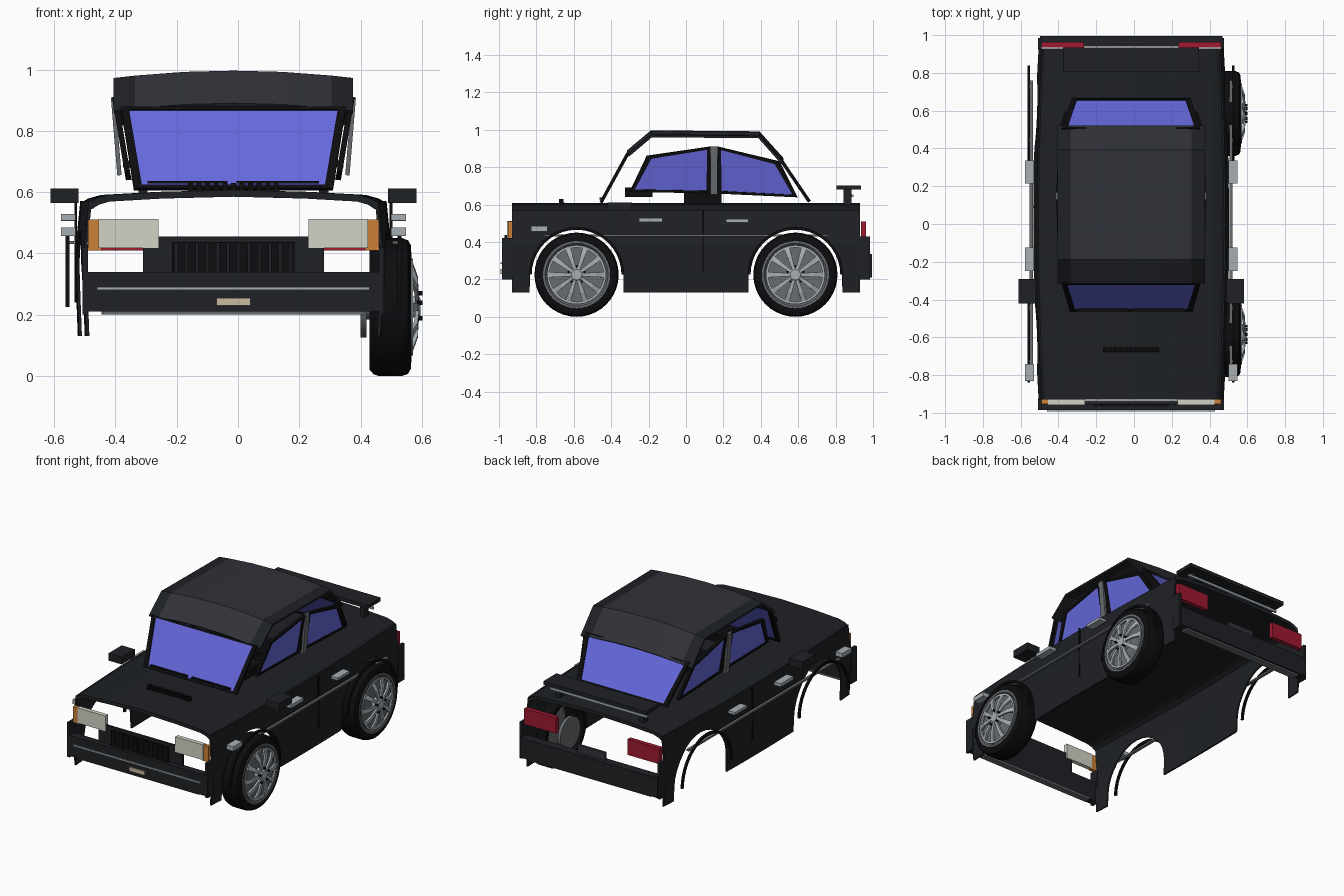
import bpy, bmesh, math
from mathutils import Vector

if "Cube" in bpy.data.objects:
    bpy.data.objects.remove(bpy.data.objects["Cube"])

CX = -0.015  # body centre line (wheels exist on one side only)

def mat(name, r, g, b):
    m = bpy.data.materials.new(name)
    m.diffuse_color = (r, g, b, 1)
    m.use_nodes = True
    m.node_tree.nodes["Principled BSDF"].inputs["Base Color"].default_value = m.diffuse_color
    return m

PAINT = mat("paint", .013, .015, .018)
ROOF = mat("roof_grey", .03, .031, .04)
BLACK = mat("black_trim", .004, .004, .005)
GLASS = mat("glass", .13, .14, .72)
CHROME = mat("chrome", .38, .42, .45)
STEEL = mat("wheel_metal", .14, .15, .16)
LAMP = mat("headlamp", .65, .65, .57)
AMBER = mat("amber", .6, .22, .04)
RED = mat("red_lens", .35, .01, .03)
PLATE = mat("plate", .6, .5, .35)

def mesh(name, verts, faces, m, solid=0, smooth=False):
    me = bpy.data.meshes.new(name)
    me.from_pydata([(v[0] + CX, v[1], v[2]) for v in verts], [], faces)
    bm = bmesh.new()
    bm.from_mesh(me)
    bmesh.ops.recalc_face_normals(bm, faces=bm.faces)
    bm.to_mesh(me)
    bm.free()
    ob = bpy.data.objects.new(name, me)
    bpy.context.collection.objects.link(ob)
    me.materials.append(m)
    if solid:
        mod = ob.modifiers.new("thickness", 'SOLIDIFY')
        mod.thickness = solid
        mod.offset = 0
    if smooth:
        bpy.context.view_layer.objects.active = ob
        ob.select_set(True)
        bpy.ops.object.shade_smooth_by_angle(angle=math.radians(35))
        ob.select_set(False)
    return ob

def box(name, x0, x1, y0, y1, z0, z1, m):
    v = [(x, y, z) for x in (x0, x1) for y in (y0, y1) for z in (z0, z1)]
    f = [(0, 1, 3, 2), (4, 6, 7, 5), (0, 4, 5, 1), (2, 3, 7, 6), (0, 2, 6, 4), (1, 5, 7, 3)]
    return mesh(name, v, f, m)

def pair(name, x0, x1, *rest):
    box(name + "_right", x0, x1, *rest)
    box(name + "_left", -x1, -x0, *rest)

def grid(name, rows, m, solid=0, smooth=False):
    n = len(rows[0])
    f = [(i * n + j, i * n + j + 1, (i + 1) * n + j + 1, (i + 1) * n + j)
         for i in range(len(rows) - 1) for j in range(n - 1)]
    return mesh(name, [p for r in rows for p in r], f, m, solid, smooth)

def lathe(name, prof, cy, cz, m, seg=40):
    rows = [[(x, cy + r * math.cos(2 * math.pi * k / seg), cz + r * math.sin(2 * math.pi * k / seg))
             for x, r in prof] for k in range(seg + 1)]
    ob = grid(name, rows, m)
    bm = bmesh.new()
    bm.from_mesh(ob.data)
    bmesh.ops.remove_doubles(bm, verts=bm.verts, dist=1e-5)
    bmesh.ops.recalc_face_normals(bm, faces=bm.faces)
    bm.to_mesh(ob.data)
    bm.free()
    bpy.context.view_layer.objects.active = ob
    ob.select_set(True)
    bpy.ops.object.shade_smooth_by_angle(angle=math.radians(35))
    ob.select_set(False)

def window(name, pts, border=.022):
    pts = [Vector(p) for p in pts]
    c = sum(pts, Vector()) / len(pts)
    inner = [p + (c - p).normalized() * border * 1.3 for p in pts]
    n = len(pts)
    mesh(name + "_glass", inner, [tuple(range(n))], GLASS, .004)
    mesh(name + "_frame", pts + inner,
         [(i, (i + 1) % n, n + (i + 1) % n, n + i) for i in range(n)], BLACK, .018)

# Body shell: side panels with wheel arches, and the crowned top panel
AX, AR, WZ = .585, .25, .225

def half(y, z):
    b = .495 + (.57 - z) / .18 * .018 if z > .39 else .513 - (.39 - z) / .26 * .01
    return b - .028 * (y / .93) ** 2

cols = [(-.93, .13)]
for c in (-AX, AX):
    cols.append((c - AR - .001, .13))
    for k in range(17):
        a = math.pi * (1 - k / 16)
        cols.append((c + AR * math.cos(a), WZ + AR * math.sin(a)))
    cols.append((c + AR + .001, .13))
    if c < 0:
        cols += [(-.15, .13), (0, .13), (.15, .13)]
cols.append((.93, .13))
for s, side in ((1, "right"), (-1, "left")):
    rows = []
    for y, zb in cols:
        zs = (zb, max(zb, .39), max(zb, .39) * .5 + .285, .57)
        if zb > .39:
            zs = (zb, zb + .01, zb * .5 + .285, .57)
        rows.append([(s * half(y, z), y, z) for z in zs])
    grid("side_panel_" + side, rows, PAINT, .01)

U = [(-1, .562), (-.95, .577), (-.87, .588), (-.5, .598), (0, .604), (.5, .598), (.87, .588), (.95, .577), (1, .562)]
ys = [-.93 + 1.86 * i / 12 for i in range(13)]
grid("top_panel", [[(u * half(y, .57), y, z - .008) for u, z in U] for y in ys], PAINT, .022)

# Roof: bent thin sheet with a slight crown
RP = [(-.31, .885), (-.185, .99), (.39, .985), (.515, .845)]
RX = [-.39, -.32, -.16, 0, .16, .32, .39]
roof = grid("roof", [[(x, y, z - .024 * (x / .39) ** 2) for x in RX] for y, z in RP], ROOF, .014)
roof.data.materials.append(PAINT)
for p in roof.data.polygons:
    if abs(p.center.x - CX) > .33:
        p.material_index = 1

# Windows
window("windshield", [(-.325, -.455, .61), (.325, -.455, .61), (.367, -.31, .875), (-.367, -.31, .875)])
window("rear_window", [(-.315, .66, .615), (.315, .66, .615), (.365, .5, .85), (-.365, .5, .85)])
for s, side in ((1, "right"), (-1, "left")):
    for nm, yz in (("front_window_", [(-.3, .67), (-.21, .86), (.135, .91), (.135, .66)]),
                   ("back_window_", [(.165, .91), (.5, .83), (.595, .64), (.165, .66)])):
        window(nm + side, [(s * (.342 + .045 * (z - .64) / .27), y, z) for y, z in yz])
    a, b = s * .352, s * .398
    grid("door_pillar_" + side, [[(s * .372, y, .655), (s * .393, y, .91)] for y in (.13, .168)], STEEL, .014)

# Interior boxes
box("dashboard", -.29, .29, -.325, -.18, .64, .69, BLACK)
box("seat", -.25, .25, -.01, .19, .605, .665, BLACK)

# Wipers and hood vent
for x0, x1 in ((-.28, -.02), (.01, .28)):
    box("wiper", x0, x1, -.462, -.448, .628, .637, BLACK)
box("hood_vent", -.15, .15, -.68, -.65, .6, .61, BLACK)
for i in range(11):
    x = -.14 + i * .028
    box("vent_slat", x - .008, x + .008, -.678, -.655, .61, .63, BLACK)

# Front end
box("front_bumper", -.483, .483, -.985, -.94, .21, .34, PAINT)
box("front_bumper_strip", -.445, .445, -.992, -.984, .281, .291, CHROME)
box("front_lip", -.425, .425, -.975, -.935, .2, .21, STEEL)
box("front_plate", -.055, .055, -.993, -.984, .23, .255, PLATE)
box("grille_panel", -.295, .295, -.955, -.94, .34, .455, PAINT)
box("grille", -.2, .2, -.962, -.954, .34, .438, BLACK)
for i in range(12):
    x = -.187 + i * .034
    box("grille_bar", x - .005, x + .005, -.97, -.961, .34, .436, PAINT)
pair("headlamp", .245, .44, -.957, -.93, .417, .513, LAMP)
pair("front_indicator", .43, .475, -.952, -.93, .41, .51, AMBER)
pair("front_bumper_end", .475, .492, -.985, -.925, .2, .42, PAINT)

# Rear end
box("rear_bumper", -.483, .483, .94, .995, .21, .335, PAINT)
box("rear_lip", -.43, .43, .94, .985, .2, .21, STEEL)
box("rear_plate", -.095, .095, .955, .97, .32, .385, ROOF)
pair("tail_lamp", .25, .475, .935, .963, .41, .51, RED)
pair("rear_bumper_end", .475, .492, .925, .985, .2, .43, PAINT)

# Spoiler
box("spoiler_wing", -.36, .36, .805, .935, .68, .703, PAINT)
pair("spoiler_post", .28, .31, .843, .885, .59, .682, PAINT)
box("spoiler_strip", -.34, .34, .885, .895, .64, .655, CHROME)

# Side details
pair("mirror", .505, .597, -.42, -.29, .565, .612, PAINT)
pair("front_handle", .515, .563, -.25, -.125, .507, .528, CHROME)
pair("rear_handle", .515, .563, .215, .335, .505, .522, CHROME)
pair("side_marker", .515, .563, -.83, -.74, .457, .485, CHROME)
pair("side_trim", .52, .537, -.76, .76, .43, .441, STEEL)
pair("door_gap", .51, .519, .087, .095, .24, .57, BLACK)

# Wheel arch flares
for s, side in ((1, "right"), (-1, "left")):
    for c, end in ((-AX, "front"), (AX, "rear")):
        rows = []
        for k in range(21):
            a = math.pi * k / 20
            ca, sa = math.cos(a), math.sin(a)
            rows.append([(s * x, c + r * ca, WZ + r * sa) for x, r in
                         ((.535, .24), (.548, .24), (.548, .255), (.535, .255), (.535, .24))])
        grid("flare_%s_%s" % (end, side), rows, BLACK)

# Wheels, on the right side only
for c, end in ((-AX, "front"), (AX, "rear")):
    lathe("tyre_" + end, [(.445, .18), (.445, .205), (.458, .22), (.475, .225), (.55, .225),
                          (.57, .218), (.58, .2), (.578, .18), (.445, .18)], c, WZ, BLACK)
    lathe("rim_" + end, [(.57, .183), (.582, .18), (.582, .168), (.565, .155), (.562, 0)], c, WZ, STEEL)
    lathe("rim_ring_" + end, [(.58, .158), (.586, .158), (.586, .145), (.575, .145), (.58, .158)], c, WZ, CHROME)
    lathe("hub_" + end, [(.565, .035), (.605, .035), (.61, .028), (.61, 0)], c, WZ, CHROME, 20)
    lathe("brake_disc_" + end, [(.415, 0), (.415, .1), (.435, .1), (.435, .04), (.45, .04)], c, WZ, STEEL)
    for k in range(10):
        a = 2 * math.pi * k / 10
        d, t = Vector((0, math.cos(a), math.sin(a))), Vector((0, -math.sin(a), math.cos(a)))
        o = Vector((0, c, WZ))
        v = [o + d * r + t * w * q + Vector((x, 0, 0))
             for r, w, x in ((.03, .008, .6), (.1, .012, .596), (.152, .015, .578)) for q in (-1, 1)]
        mesh("spoke_" + end, v, [(0, 1, 3, 2), (2, 3, 5, 4)], CHROME, .012)
    for k in range(5):
        a = 2 * math.pi * (k + .25) / 5
        lathe("wheel_bolt_" + end, [(.6, .007), (.617, .007), (.617, 0)],
              c + .045 * math.cos(a), WZ + .045 * math.sin(a), BLACK, 8)
